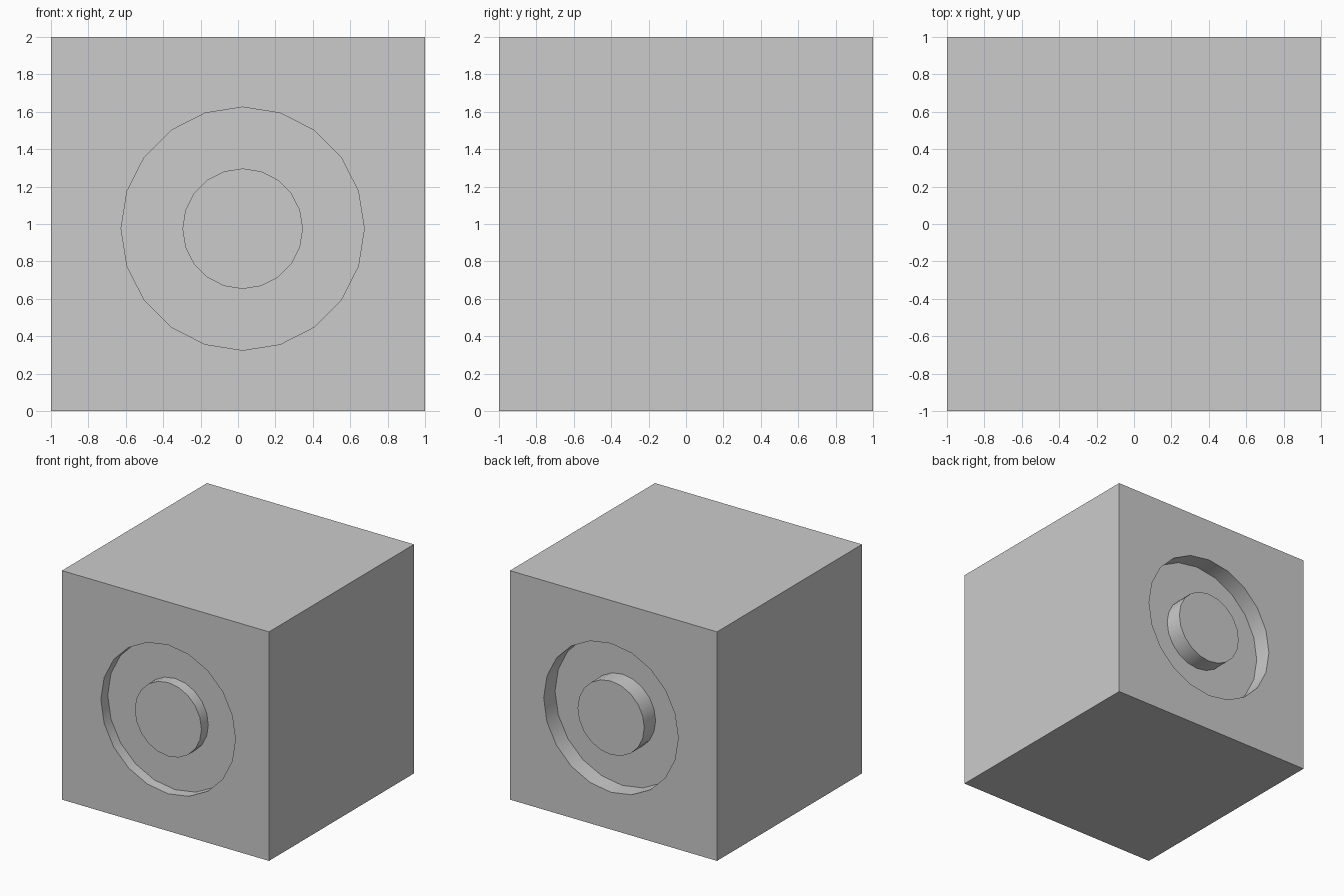
import bpy, math

if "Cube" in bpy.data.objects:
    bpy.data.objects.remove(bpy.data.objects["Cube"])

CX, CZ = 0.025, 0.975      # centre of the ring grooves
R_OUT, R_IN = 0.65, 0.322
SIDES = 20

# Main cube
bpy.ops.mesh.primitive_cube_add(size=2, location=(0, 0, 1))
block = bpy.context.object
block.name = "grooved_block"


def ring_cutter(name, y0, y1):
    """Twenty-sided tube along y, spanning y0..y1."""
    verts = []
    for r, y in ((R_OUT, y0), (R_OUT, y1), (R_IN, y1), (R_IN, y0)):
        for i in range(SIDES):
            a = 2 * math.pi * i / SIDES
            verts.append((CX + r * math.cos(a), y, CZ + r * math.sin(a)))
    faces = []
    for k in range(4):
        n = (k + 1) % 4
        for i in range(SIDES):
            j = (i + 1) % SIDES
            faces.append((k * SIDES + i, n * SIDES + i, n * SIDES + j, k * SIDES + j))
    me = bpy.data.meshes.new(name)
    me.from_pydata(verts, [], faces)
    ob = bpy.data.objects.new(name, me)
    bpy.context.collection.objects.link(ob)
    # consistent outward normals
    bpy.context.view_layer.objects.active = ob
    bpy.ops.object.mode_set(mode='EDIT')
    bpy.ops.mesh.select_all(action='SELECT')
    bpy.ops.mesh.normals_make_consistent(inside=False)
    bpy.ops.object.mode_set(mode='OBJECT')
    ob.hide_render = True
    return ob


# Shallow groove on the front, deeper groove on the back
for name, y0, y1 in (("front_cutter", -1.2, -0.905), ("back_cutter", 0.843, 1.2)):
    cutter = ring_cutter(name, y0, y1)
    bpy.context.view_layer.objects.active = block
    mod = block.modifiers.new(name, 'BOOLEAN')
    mod.operation = 'DIFFERENCE'
    mod.solver = 'EXACT'
    mod.object = cutter
    bpy.ops.object.modifier_apply(modifier=mod.name)
    bpy.data.objects.remove(cutter, do_unlink=True)

# Smooth groove walls, sharp edges
bpy.ops.object.select_all(action='DESELECT')
block.select_set(True)
bpy.context.view_layer.objects.active = block
bpy.ops.object.shade_smooth_by_angle(angle=math.radians(30))
